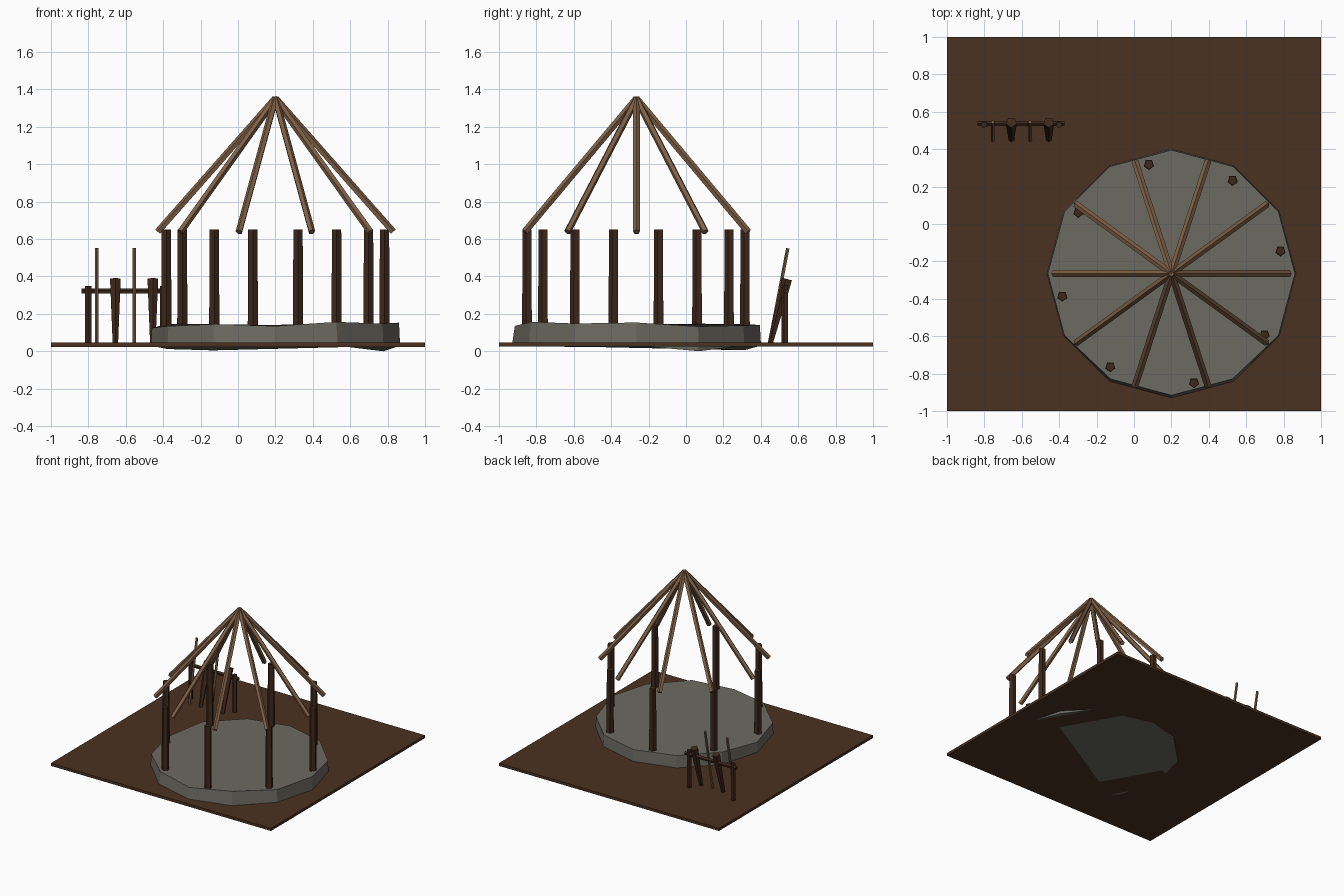
import bpy, bmesh, math
from mathutils import Vector

cube = bpy.data.objects.get("Cube")
if cube:
    bpy.data.objects.remove(cube, do_unlink=True)


def material(name, rgb):
    m = bpy.data.materials.new(name)
    m.use_nodes = True
    m.diffuse_color = (*rgb, 1)
    m.node_tree.nodes["Principled BSDF"].inputs["Base Color"].default_value = (*rgb, 1)
    return m


EARTH = material("brown earth", (0.068, 0.032, 0.015))
STONE = material("grey stone", (0.15, 0.145, 0.12))
DARK = material("dark timber", (0.05, 0.022, 0.011))
LIGHT = material("light timber", (0.21, 0.115, 0.06))


def finish(name, bm, mat):
    bmesh.ops.recalc_face_normals(bm, faces=bm.faces)
    mesh = bpy.data.meshes.new(name)
    bm.to_mesh(mesh)
    bm.free()
    mesh.materials.append(mat)
    obj = bpy.data.objects.new(name, mesh)
    bpy.context.scene.collection.objects.link(obj)
    return obj


def pole(name, start, end, r_start, r_end, mat, sides=5):
    """Tapered flat-sided pole between two points."""
    a, b = Vector(start), Vector(end)
    bm = bmesh.new()
    bmesh.ops.create_cone(bm, cap_ends=True, segments=sides, radius1=r_start,
                          radius2=r_end, depth=(b - a).length)
    obj = finish(name, bm, mat)
    obj.rotation_mode = "QUATERNION"
    obj.rotation_quaternion = (b - a).to_track_quat("Z", "Y")
    obj.location = (a + b) / 2
    return obj


CX, CY = 0.2, -0.265


def ring(radius, degrees, z):
    t = math.radians(degrees)
    return (CX + radius * math.cos(t), CY + radius * math.sin(t), z)


# Ground slab
bm = bmesh.new()
bmesh.ops.create_cube(bm, size=1)
bmesh.ops.scale(bm, vec=(2, 2, 0.022), verts=bm.verts)
bmesh.ops.translate(bm, vec=(0, 0, 0.035), verts=bm.verts)
finish("ground", bm, EARTH)

# Uneven twelve-sided stone floor
tops = [0.153, 0.132, 0.138, 0.14, 0.145, 0.147, 0.125, 0.135, 0.145, 0.135, 0.157, 0.148]
dips = {1: 0.0, 4: 0.005, 5: 0.012, 7: 0.022}
bm = bmesh.new()
upper, lower = [], []
for i, z in enumerate(tops):
    r = 0.65 if i in (8, 9, 10) else 0.66
    upper.append(bm.verts.new(ring(r, i * 30, z)))
    lower.append(bm.verts.new(ring(0.666, i * 30, dips.get(i, 0.03))))
bm.faces.new(upper)
bm.faces.new(lower[::-1])
for i in range(12):
    j = (i + 1) % 12
    bm.faces.new((lower[i], lower[j], upper[j], upper[i]))
finish("stone_floor", bm, STONE)

# Ring of wall posts
for i in range(8):
    a = 11.7 + i * 45
    pole(f"wall_post_{i + 1}", ring(0.595, a, 0.1), ring(0.595, a, 0.65), 0.029, 0.026, DARK)

# Rafters meeting at the peak
for i in range(10):
    pole(f"rafter_{i + 1}", ring(0.628, i * 36, 0.638), (CX, CY, 1.35), 0.019, 0.019, LIGHT)

# Rack with leaning spears and clubs
for side, x in (("right", -0.8), ("left", -0.4)):
    pole(f"rack_post_{side}", (x, 0.53, 0.04), (x, 0.53, 0.35), 0.019, 0.018, DARK)
pole("rack_bar", (-0.835, 0.537, 0.32), (-0.37, 0.537, 0.32), 0.015, 0.015, DARK)
for i in range(2):
    x = -0.755 + i * 0.2
    pole(f"spear_{i + 1}", (x, 0.448, 0.045), (x, 0.545, 0.55), 0.01, 0.01, LIGHT)
    x += 0.1
    pole(f"club_{i + 1}", (x, 0.45, 0.035), (x, 0.543, 0.385), 0.015, 0.03, DARK)
